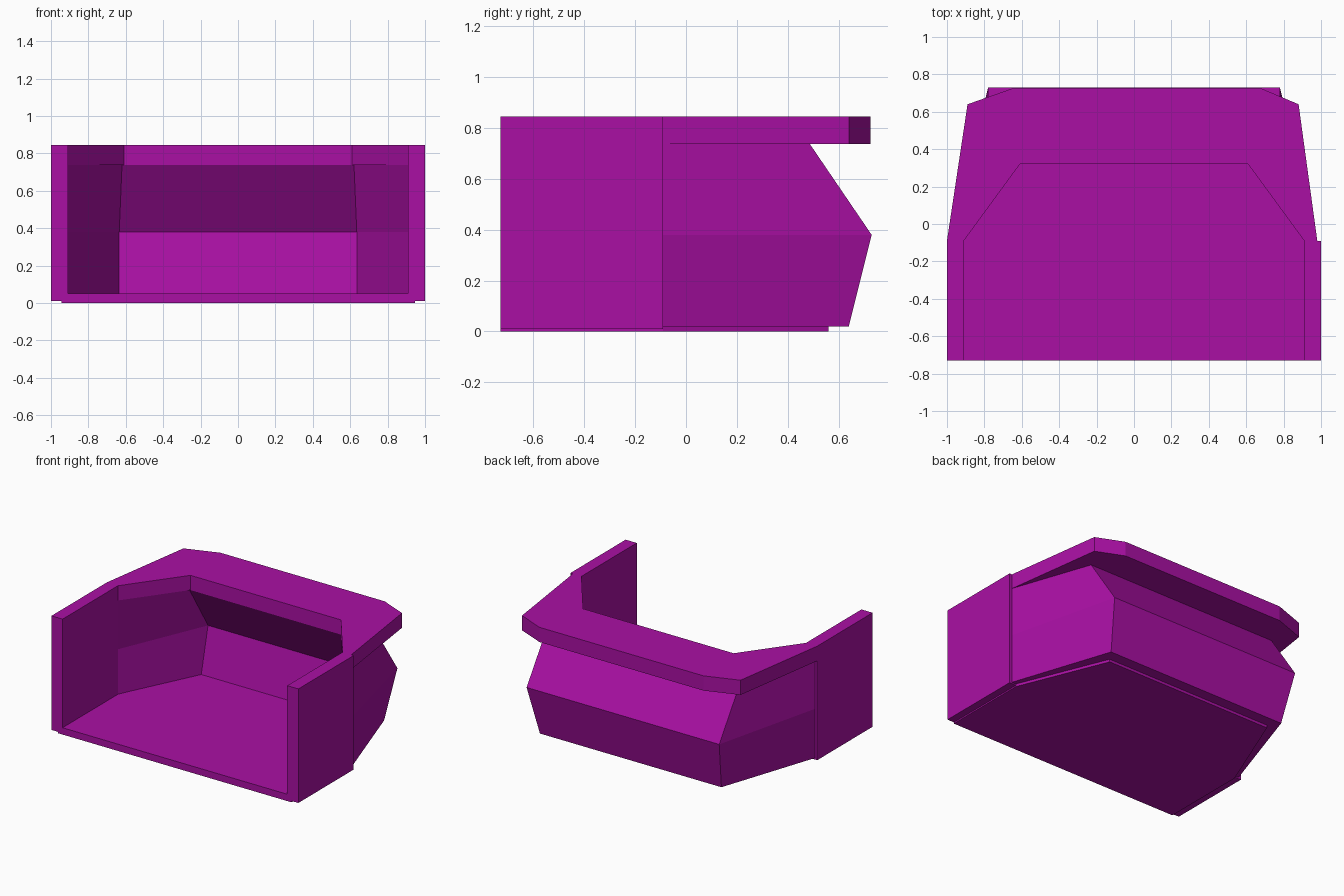
import bpy, bmesh

if "Cube" in bpy.data.objects:
    bpy.data.objects.remove(bpy.data.objects["Cube"])

mat = bpy.data.materials.new("purple")
mat.diffuse_color = (0.4, 0.005, 0.37, 1)
mat.use_nodes = True
mat.node_tree.nodes["Principled BSDF"].inputs["Base Color"].default_value = mat.diffuse_color


def finish(name, bm):
    bmesh.ops.recalc_face_normals(bm, faces=bm.faces)
    mesh = bpy.data.meshes.new(name)
    bm.to_mesh(mesh)
    bm.free()
    mesh.materials.append(mat)
    obj = bpy.data.objects.new(name, mesh)
    bpy.context.collection.objects.link(obj)
    return obj


def prism(name, outline, z0, z1):
    """Extrude a plan outline between two heights."""
    bm = bmesh.new()
    face = bm.faces.new([bm.verts.new((x, y, z0)) for x, y in outline])
    ext = bmesh.ops.extrude_face_region(bm, geom=[face])
    verts = [v for v in ext["geom"] if isinstance(v, bmesh.types.BMVert)]
    bmesh.ops.translate(bm, verts=verts, vec=(0, 0, z1 - z0))
    return finish(name, bm)


def loft(name, sections):
    """Skin matching closed cross-sections and cap both ends."""
    bm = bmesh.new()
    rings = [[bm.verts.new(p) for p in s] for s in sections]
    n = len(rings[0])
    for a, b in zip(rings, rings[1:]):
        for i in range(n):
            j = (i + 1) % n
            bm.faces.new((a[i], a[j], b[j], b[i]))
    bm.faces.new(rings[0])
    bm.faces.new(rings[-1])
    return finish(name, bm)


def mirror(section):
    return [(-x, y, z) for x, y, z in section]


# Straight side walls
for side, label in ((-1, "left"), (1, "right")):
    prism(label + "_wall", [(side * x, y) for x, y in
          ((0.91, -0.73), (1.0, -0.73), (1.0, -0.09), (0.91, -0.09))], 0.01, 0.845)

# Floor slab
prism("floor", [(-0.945, -0.73), (0.945, -0.73), (0.945, -0.09),
                (0.68, 0.56), (-0.68, 0.56), (-0.945, -0.09)], 0.0, 0.05)

# Folded shell wrapping the sides and back: outer profile, then inner profile
front_end = [(0.98, -0.09, 0.02), (0.98, -0.09, 0.38), (0.98, -0.09, 0.74),
             (0.91, -0.09, 0.74), (0.91, -0.09, 0.38), (0.91, -0.09, 0.02)]
corner = [(0.735, 0.64, 0.02), (0.78, 0.73, 0.38), (0.78, 0.485, 0.74),
          (0.62, 0.32, 0.74), (0.635, 0.56, 0.38), (0.635, 0.475, 0.02)]
loft("folded_back_shell", [front_end, corner, mirror(corner), mirror(front_end)])

# Overhanging top rim
prism("top_rim", [(-1.0, -0.09), (-0.89, 0.64), (-0.65, 0.725), (0.68, 0.725),
                  (0.88, 0.64), (0.98, -0.09), (0.91, -0.09), (0.61, 0.32),
                  (-0.61, 0.32), (-0.91, -0.09)], 0.737, 0.845)
